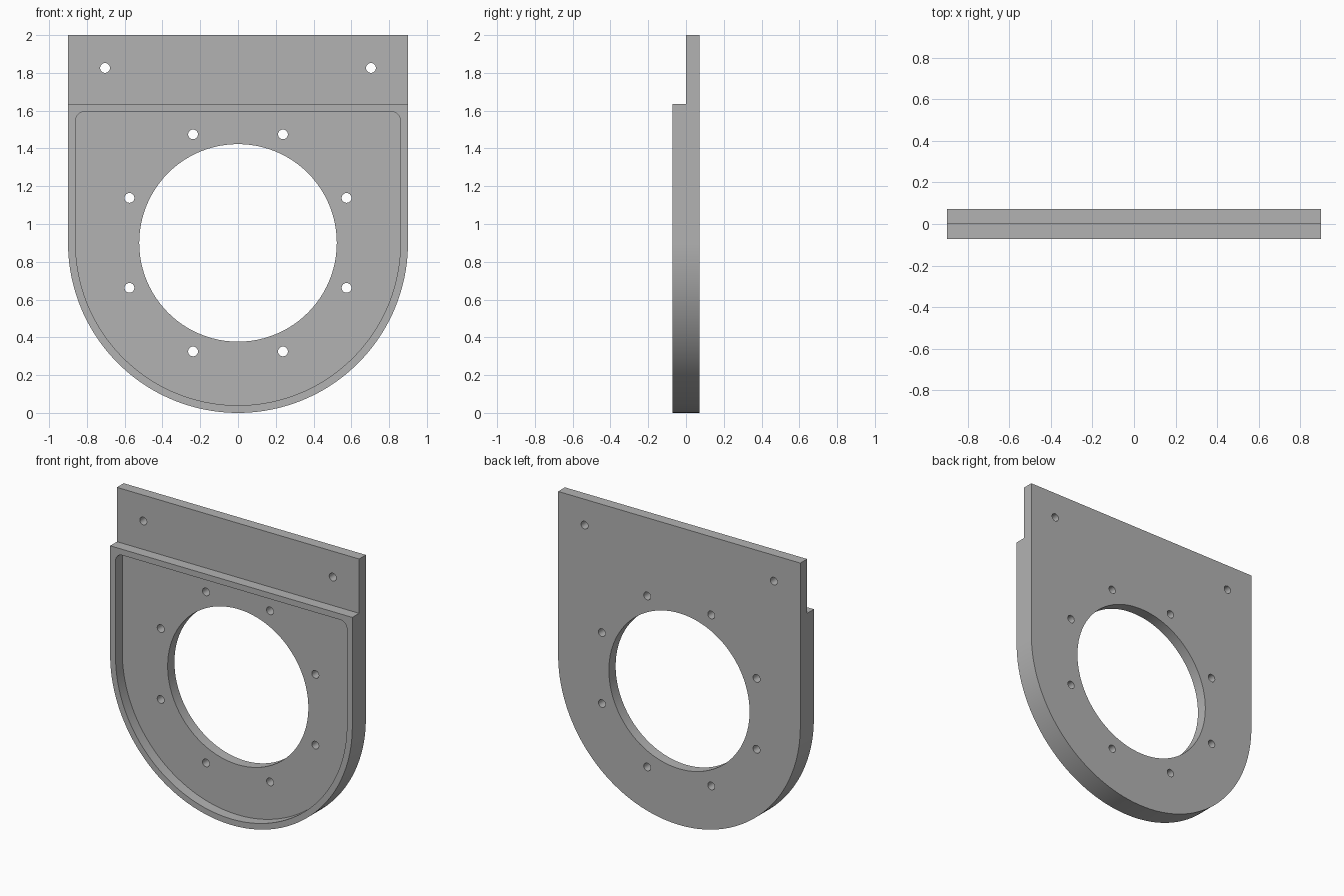
import bpy
import bmesh
from math import sin, cos, pi, radians

cube = bpy.data.objects.get("Cube")
if cube:
    bpy.data.objects.remove(cube, do_unlink=True)

HALF = 0.072       # half thickness
R = 0.9            # outer radius, also half width and height of the arc centre
STEP_Z = 1.635     # top of the thick section
RIM = 0.04         # rim width around the recess

grey = bpy.data.materials.new("plain grey")
grey.use_nodes = True
colour = (0.45, 0.45, 0.45, 1)
grey.diffuse_color = colour
grey.node_tree.nodes["Principled BSDF"].inputs["Base Color"].default_value = colour


def arc(cx, cz, r, start, end, n):
    """Points on an arc in the xz plane, angles in degrees."""
    steps = [radians(start + (end - start) * i / n) for i in range(n + 1)]
    return [(cx + r * cos(a), cz + r * sin(a)) for a in steps]


def prism(name, points, y0, y1):
    """Solid made by extruding an xz outline from y0 to y1."""
    bm = bmesh.new()
    face = bm.faces.new([bm.verts.new((x, y0, z)) for x, z in points])
    new = bmesh.ops.extrude_face_region(bm, geom=[face], use_keep_orig=True)["geom"]
    moved = [v for v in new if isinstance(v, bmesh.types.BMVert)]
    bmesh.ops.translate(bm, verts=moved, vec=(0, y1 - y0, 0))
    bmesh.ops.recalc_face_normals(bm, faces=bm.faces)
    mesh = bpy.data.meshes.new(name)
    bm.to_mesh(mesh)
    bm.free()
    mesh.materials.append(grey)
    obj = bpy.data.objects.new(name, mesh)
    bpy.context.collection.objects.link(obj)
    return obj


def cut(body, points, y0, y1):
    """Subtract a prism from the body and discard the cutter."""
    cutter = prism("cutter", points, y0, y1)
    cutter.hide_render = True
    mod = body.modifiers.new("cut", "BOOLEAN")
    mod.operation = "DIFFERENCE"
    mod.solver = "EXACT"
    mod.object = cutter
    bpy.context.view_layer.objects.active = body
    bpy.ops.object.modifier_apply(modifier=mod.name)
    bpy.data.objects.remove(cutter, do_unlink=True)


def drill(body, x, z, r, n):
    cut(body, arc(x, z, r, 0, 360, n)[:-1], -0.2, 0.2)


# Main plate: straight sides with a half-round bottom
plate = prism("mounting_plate", arc(0, R, R, 180, 360, 96) + [(R, 2), (-R, 2)], -HALF, HALF)

# Thin upper flange
cut(plate, [(-1, STEP_Z), (1, STEP_Z), (1, 2.1), (-1, 2.1)], -0.2, 0)

# Shallow front recess with rounded upper corners
inner, top, fillet = R - RIM, STEP_Z - RIM, 0.05
recess = arc(0, R, inner, 180, 360, 96)
recess += arc(inner - fillet, top - fillet, fillet, 0, 90, 8)
recess += arc(fillet - inner, top - fillet, fillet, 90, 180, 8)
cut(plate, recess, -0.2, 0)

# Central opening, ring of eight bolt holes and two flange holes
drill(plate, 0, R, 0.523, 96)
for i in range(8):
    a = pi / 8 + i * pi / 4
    drill(plate, 0.622 * cos(a), R + 0.622 * sin(a), 0.026, 24)
for side in (-1, 1):
    drill(plate, side * 0.704, 1.826, 0.026, 24)

# Smooth curved walls, sharp edges
bpy.ops.object.select_all(action="DESELECT")
plate.select_set(True)
bpy.context.view_layer.objects.active = plate
bpy.ops.object.shade_smooth_by_angle(angle=radians(30))
